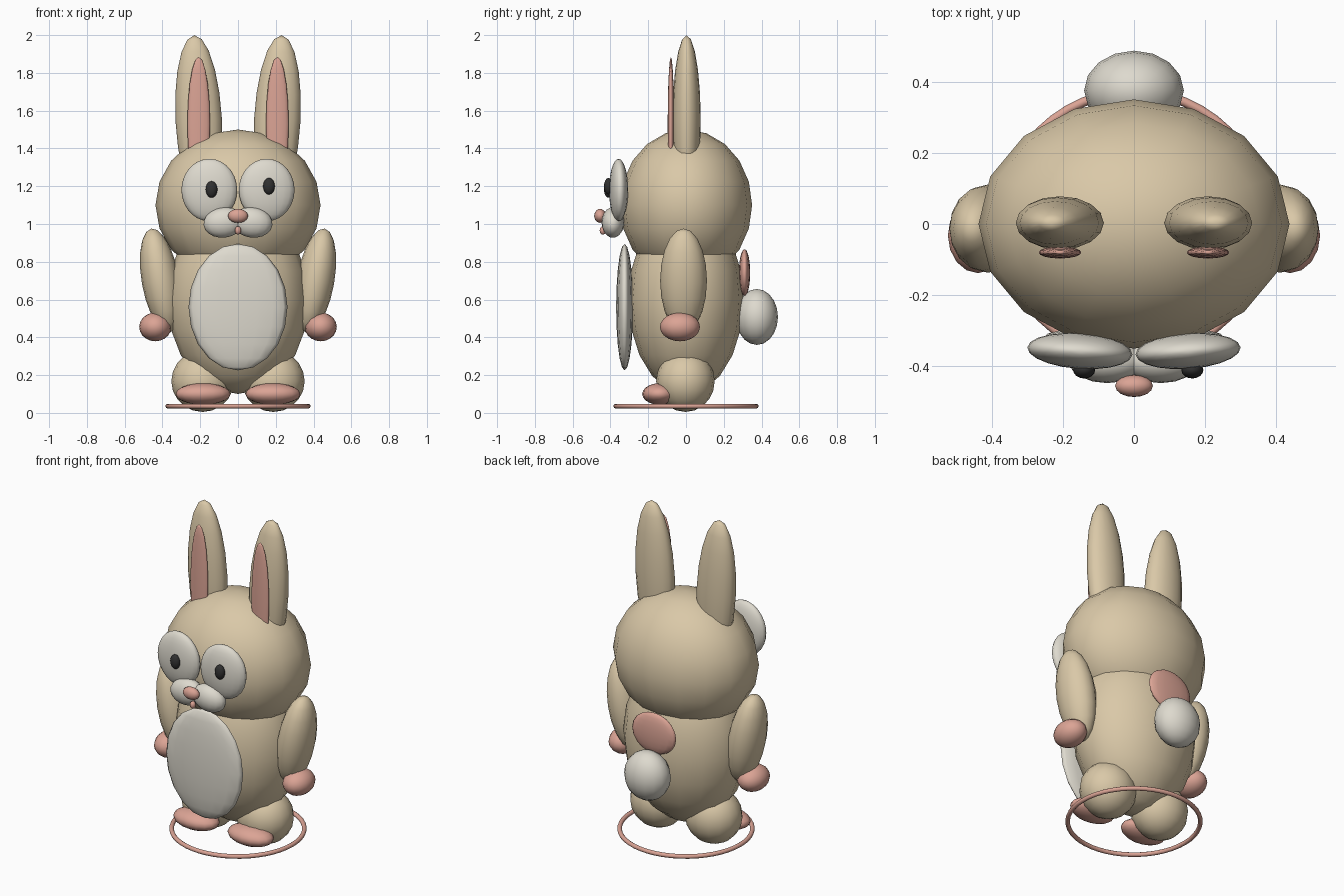
import bpy
import math

if "Cube" in bpy.data.objects:
    bpy.data.objects.remove(bpy.data.objects["Cube"])


def material(name, color):
    mat = bpy.data.materials.new(name)
    mat.diffuse_color = (*color, 1.0)
    mat.use_nodes = True
    mat.node_tree.nodes["Principled BSDF"].inputs["Base Color"].default_value = mat.diffuse_color
    return mat


TAN = material("tan fur", (0.70, 0.58, 0.39))
CREAM = material("cream white", (0.73, 0.70, 0.62))
PINK = material("soft pink", (0.71, 0.37, 0.30))
DARK = material("near black", (0.03, 0.03, 0.03))


def ball(name, mat, loc, radii, rot=(0, 0, 0), segs=16, rings=10):
    """Smooth ellipsoid with rotation in degrees."""
    bpy.ops.mesh.primitive_uv_sphere_add(
        segments=segs, ring_count=rings, radius=1, location=loc,
        rotation=[math.radians(a) for a in rot])
    obj = bpy.context.object
    obj.name = name
    obj.scale = radii
    bpy.ops.object.transform_apply(location=False, rotation=True, scale=True)
    bpy.ops.object.shade_smooth()
    obj.data.materials.append(mat)
    return obj


def pair(name, mat, loc, radii, rot=(0, 0, 0), **kw):
    """Right part (+x) and its mirrored left twin."""
    x, y, z = loc
    ball(name + "_right", mat, loc, radii, rot, **kw)
    ball(name + "_left", mat, (-x, y, z), radii, (rot[0], -rot[1], -rot[2]), **kw)


# Trunk and head
ball("body", TAN, (0, 0, 0.60), (0.375, 0.305, 0.50))
ball("head", TAN, (0, 0, 1.10), (0.437, 0.35, 0.40))
ball("belly_patch", CREAM, (0, -0.325, 0.56), (0.262, 0.045, 0.335))

# Ears with pink linings
pair("ear", TAN, (0.208, 0.003, 1.55), (0.123, 0.075, 0.45), (0, 3, 0))
pair("ear_lining", PINK, (0.208, -0.08, 1.53), (0.06, 0.017, 0.355))

# Face
pair("eye", CREAM, (0.152, -0.357, 1.18), (0.148, 0.050, 0.165), (0, 0, 4), segs=20, rings=14)
ball("pupil_right", DARK, (0.164, -0.41, 1.20), (0.031, 0.024, 0.044))
ball("pupil_left", DARK, (-0.14, -0.41, 1.183), (0.031, 0.024, 0.044))
pair("muzzle", CREAM, (0.075, -0.387, 1.008), (0.108, 0.06, 0.08), (0, 8, 0))
ball("nose", PINK, (0, -0.455, 1.043), (0.053, 0.031, 0.037))
ball("mouth", PINK, (0, -0.44, 0.966), (0.017, 0.017, 0.022))

# Limbs
pair("arm", TAN, (0.41, -0.013, 0.70), (0.10, 0.124, 0.28), (0, 10, 0))
pair("hand", PINK, (0.438, -0.032, 0.455), (0.085, 0.106, 0.076))
pair("leg", TAN, (0.187, -0.003, 0.168), (0.166, 0.155, 0.163))
pair("foot", PINK, (0.185, -0.14, 0.10), (0.145, 0.092, 0.057))

# Tail and back patch
ball("tail", CREAM, (0, 0.375, 0.508), (0.14, 0.112, 0.148))
ball("back_patch", PINK, (0, 0.31, 0.742), (0.15, 0.03, 0.125))

# Ring around the feet
bpy.ops.mesh.primitive_torus_add(
    major_segments=48, minor_segments=10, major_radius=0.371,
    minor_radius=0.013, location=(0, 0, 0.036))
ring = bpy.context.object
ring.name = "ground_ring"
bpy.ops.object.shade_smooth()
ring.data.materials.append(PINK)
